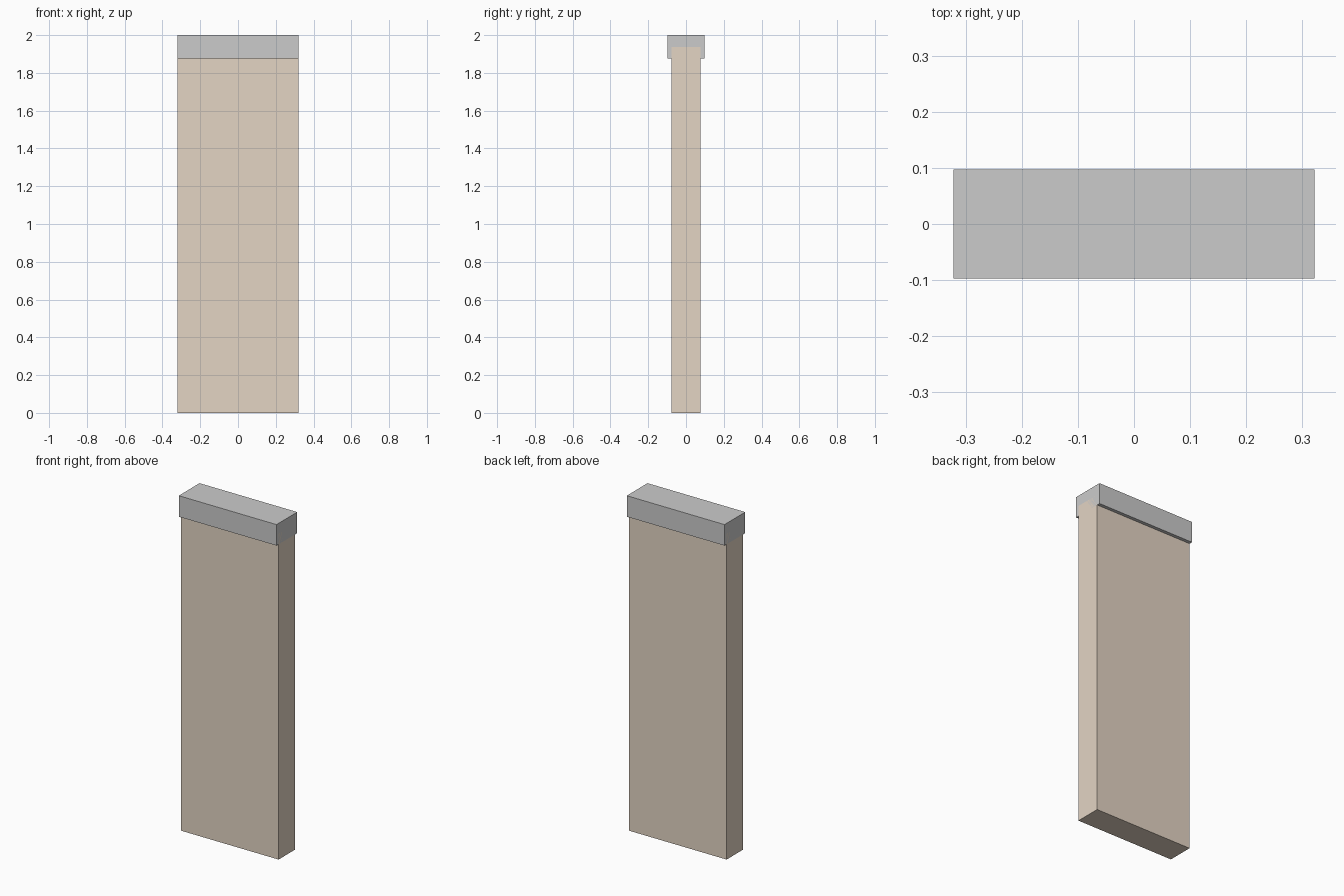
import bpy

if "Cube" in bpy.data.objects:
    bpy.data.objects.remove(bpy.data.objects["Cube"])


def box(name, width, depth, z0, z1):
    bpy.ops.mesh.primitive_cube_add(size=1, location=(0, 0, (z0 + z1) / 2))
    ob = bpy.context.object
    ob.name = name
    ob.scale = (width, depth, z1 - z0)
    bpy.ops.object.transform_apply(location=False, rotation=False, scale=True)
    return ob


WIDTH = 0.643

# Upright wall slab, its top sunk halfway into the coping
slab = box("wall_panel", WIDTH, 0.155, 0.0, 1.937)
mat = bpy.data.materials.new("warm_plaster")
mat.diffuse_color = (0.77, 0.66, 0.55, 1)
mat.use_nodes = True
mat.node_tree.nodes["Principled BSDF"].inputs["Base Color"].default_value = mat.diffuse_color
slab.data.materials.append(mat)

# Grey coping overhanging front and back, flush at the ends
box("wall_coping", WIDTH, 0.195, 1.875, 2.0)
